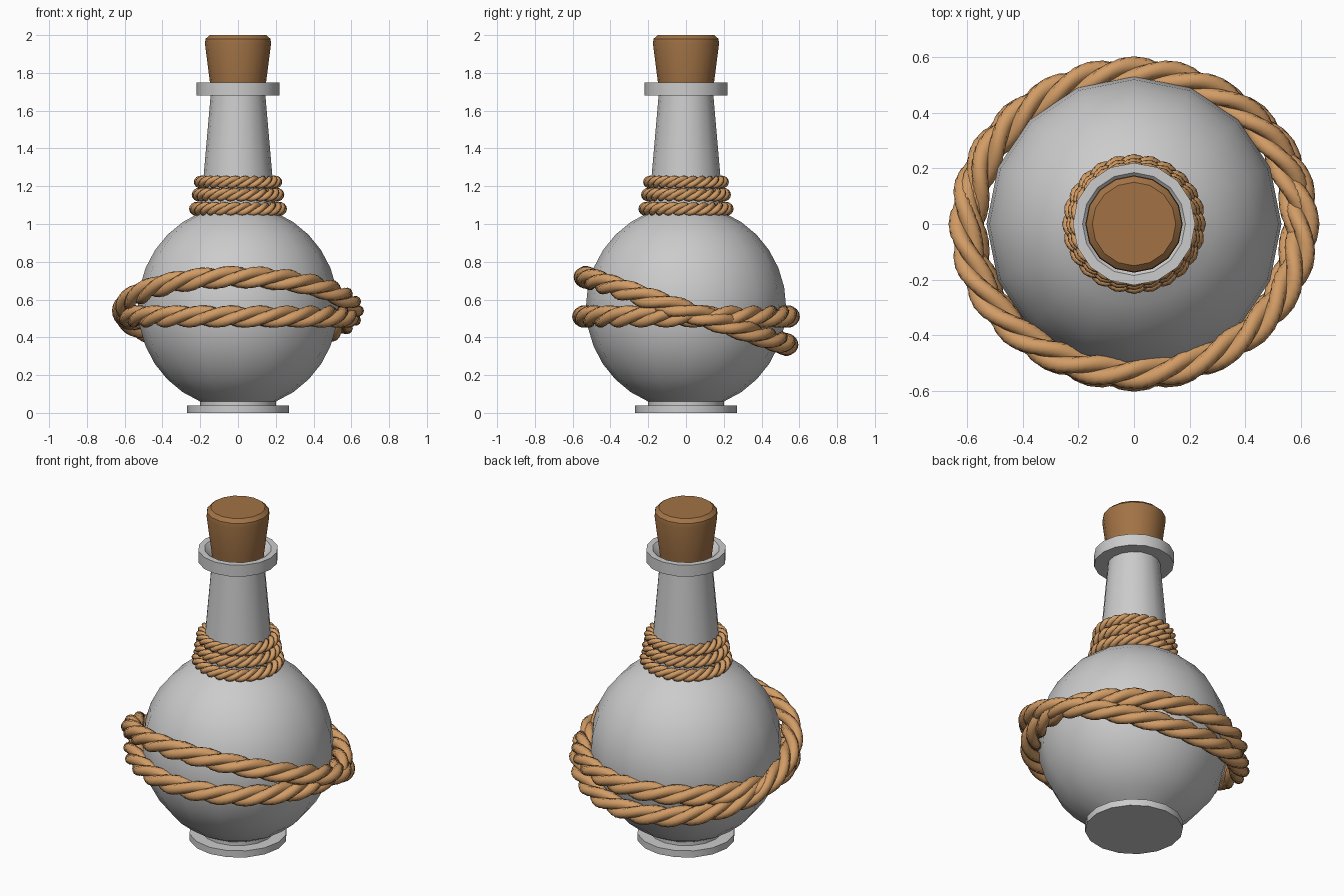
import bpy, bmesh
from math import sin, cos, pi, radians, acos
from mathutils import Vector

if "Cube" in bpy.data.objects:
    bpy.data.objects.remove(bpy.data.objects["Cube"])


def material(name, col):
    m = bpy.data.materials.new(name)
    m.diffuse_color = (*col, 1)
    m.use_nodes = True
    m.node_tree.nodes["Principled BSDF"].inputs["Base Color"].default_value = m.diffuse_color
    return m


ROPE = material("rope_tan", (0.64, 0.33, 0.13))
CORK = material("cork_brown", (0.36, 0.17, 0.06))


def finish(bm, name, mat=None, angle=35):
    bmesh.ops.recalc_face_normals(bm, faces=bm.faces[:])
    me = bpy.data.meshes.new(name)
    bm.to_mesh(me)
    bm.free()
    ob = bpy.data.objects.new(name, me)
    bpy.context.collection.objects.link(ob)
    if mat:
        me.materials.append(mat)
    bpy.ops.object.select_all(action='DESELECT')
    ob.select_set(True)
    bpy.context.view_layer.objects.active = ob
    bpy.ops.object.shade_smooth_by_angle(angle=radians(angle))
    return ob


def lathe(name, profile, mat=None, sides=16):
    """Revolve (radius, z) points about z and cap both ends."""
    bm = bmesh.new()
    rings = [[bm.verts.new((r * cos(2 * pi * i / sides), r * sin(2 * pi * i / sides), z))
              for i in range(sides)] for r, z in profile]
    for a, b in zip(rings, rings[1:]):
        for i in range(sides):
            j = (i + 1) % sides
            bm.faces.new((a[i], a[j], b[j], b[i]))
    bm.faces.new(rings[0])
    bm.faces.new(rings[-1])
    return finish(bm, name, mat)


def rope_ring(name, rx, ry, z, thick, slope=0.0, turns=8, strands=3, segs=144, sides=10):
    """Closed loop of twisted strands; slope tilts it along y."""
    bm = bmesh.new()
    off, rad = thick * 0.46, thick * 0.54
    for s in range(strands):
        rings = []
        for k in range(segs):
            t = 2 * pi * k / segs
            c = Vector((rx * cos(t), ry * sin(t), z + slope * ry * sin(t)))
            tan = Vector((-rx * sin(t), ry * cos(t), slope * ry * cos(t))).normalized()
            out = tan.cross(Vector((0, 0, 1))).normalized()
            up = out.cross(tan)
            phi = turns * t + 2 * pi * s / strands
            ring = []
            for i in range(sides):
                psi = phi + 2 * pi * i / sides
                ring.append(bm.verts.new(c + out * (off * cos(phi) + rad * cos(psi))
                                         + up * (off * sin(phi) + rad * sin(psi))))
            rings.append(ring)
        # each strand makes whole turns, so its ends meet
        for k in range(segs):
            a, b = rings[k], rings[(k + 1) % segs]
            for i in range(sides):
                j = (i + 1) % sides
                bm.faces.new((a[i], a[j], b[j], b[i]))
    return finish(bm, name, ROPE, 60)


# bottle: foot, round belly, tapered neck, lip with a dished mouth
a0 = acos(0.2 / 0.53)
belly = [(0.53 * cos(a), 0.56 + 0.54 * sin(a))
         for a in (-a0 + 2 * a0 * i / 12 for i in range(13))]
lathe("bottle", [(0.27, 0), (0.27, 0.04), (0.2, 0.04)] + belly +
      [(0.185, 1.22), (0.145, 1.68), (0.22, 1.68), (0.22, 1.75),
       (0.185, 1.75), (0.145, 1.71)])

# cork stopper with a rounded top edge
lathe("cork", [(0.14, 1.68), (0.15, 1.76), (0.175, 1.955), (0.172, 1.98),
               (0.15, 2.0)], CORK)

# three rope bands around the neck
for i, (r, z, t) in enumerate([(0.222, 1.08, 0.037), (0.209, 1.155, 0.036),
                               (0.2, 1.222, 0.034)]):
    rope_ring(f"neck_rope_{i + 1}", r, r - 0.007, z, t, segs=120, sides=8)

# level and tilted rope loops around the belly
rope_ring("belly_rope_level", 0.585, 0.543, 0.51, 0.06)
rope_ring("belly_rope_tilted", 0.607, 0.535, 0.54, 0.06, slope=-0.335)
